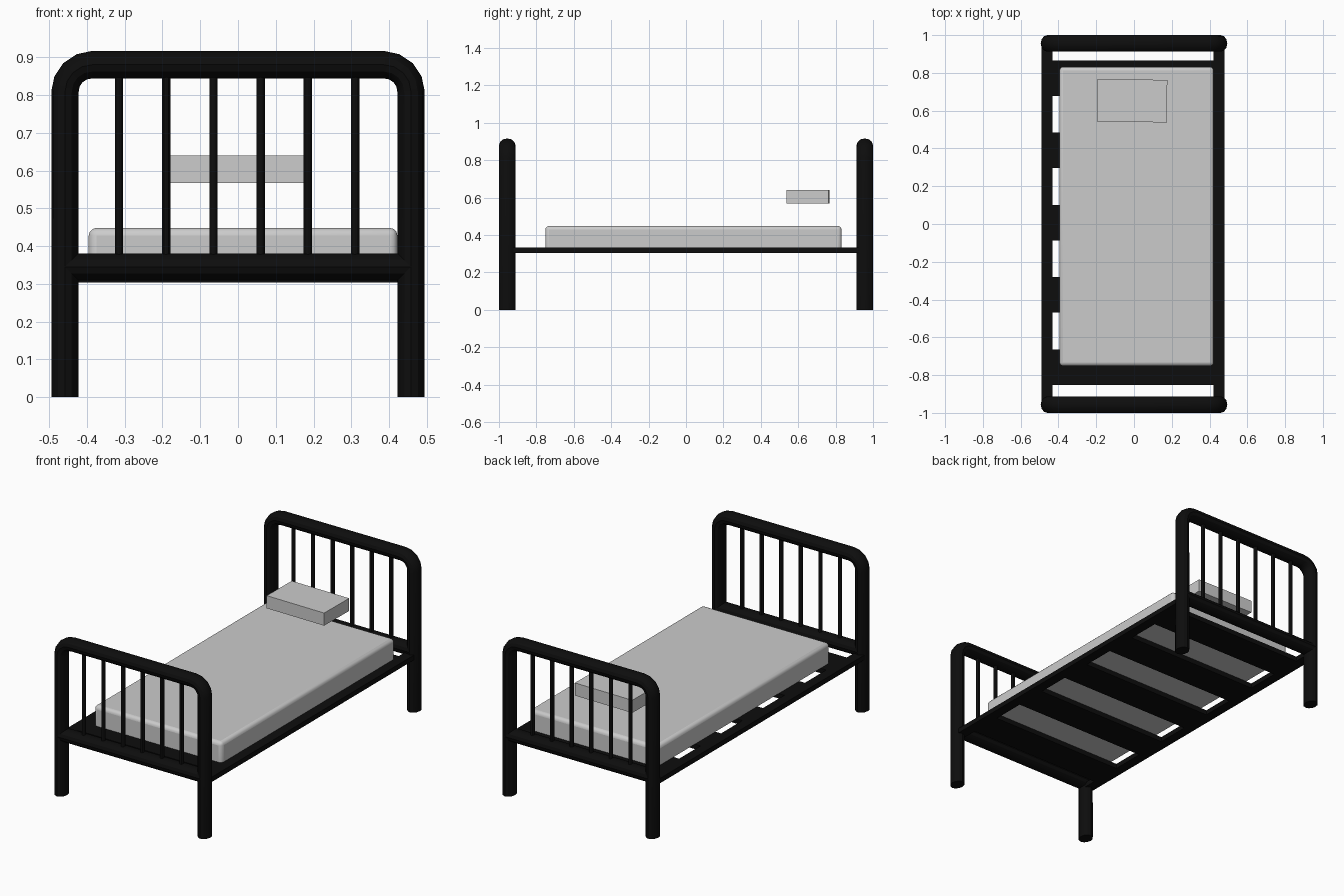
import bpy
from math import sin, cos, pi

if "Cube" in bpy.data.objects:
    bpy.data.objects.remove(bpy.data.objects["Cube"])

black = bpy.data.materials.new("black_metal")
black.diffuse_color = (0.004, 0.004, 0.004, 1)
black.use_nodes = True
black.node_tree.nodes["Principled BSDF"].inputs["Base Color"].default_value = black.diffuse_color

TUBE_X, TUBE_Y = 0.036, 0.044     # elliptical tube radii
END_Y = 0.956                     # centre of the bed ends
POST_X, TOP_Z, BEND = 0.458, 0.88, 0.072


def box(name, x0, x1, y0, y1, z0, z1, mat=None):
    bpy.ops.mesh.primitive_cube_add(
        size=1, location=((x0 + x1) / 2, (y0 + y1) / 2, (z0 + z1) / 2))
    o = bpy.context.object
    o.name = name
    o.scale = (x1 - x0, y1 - y0, z1 - z0)
    bpy.ops.object.transform_apply(location=False, rotation=False)
    if mat:
        o.data.materials.append(mat)
    return o


def tube(name, points, y, radius, depth):
    """Sweep a round profile along points (x, z), stretched to depth in y."""
    cu = bpy.data.curves.new(name, 'CURVE')
    cu.dimensions = '3D'
    cu.bevel_depth = radius
    cu.bevel_resolution = 4
    cu.use_fill_caps = True
    sp = cu.splines.new('POLY')
    sp.points.add(len(points) - 1)
    for p, (x, z) in zip(sp.points, points):
        p.co = (x, 0, z, 1)
    o = bpy.data.objects.new(name, cu)
    bpy.context.collection.objects.link(o)
    o.location.y = y
    o.scale.y = depth / radius
    bpy.ops.object.select_all(action='DESELECT')
    o.select_set(True)
    bpy.context.view_layer.objects.active = o
    bpy.ops.object.convert(target='MESH')
    o = bpy.context.object
    bpy.ops.object.transform_apply(location=False, rotation=False)
    bpy.ops.object.shade_smooth_by_angle()
    o.data.materials.clear()
    o.data.materials.append(black)
    return o


# Arched outline of a bed end: post, bend, top, bend, post
bend = [(POST_X - BEND + BEND * cos(i * pi / 8),
         TOP_Z - BEND + BEND * sin(i * pi / 8)) for i in range(5)]
right = [(POST_X, 0)] + bend
arch = right + [(-x, z) for x, z in reversed(right)]

# Bed ends: arch, lower crossbar and six spindles each
for label, y in (("foot", -END_Y), ("head", END_Y)):
    tube(label + "_arch", arch, y, TUBE_X, TUBE_Y)
    tube(label + "_crossbar", [(-POST_X, 0.345), (POST_X, 0.345)],
         y, TUBE_X, TUBE_Y)
    for i in range(6):
        x = -0.315 + i * 0.125
        tube(f"{label}_spindle_{i + 1}", [(x, 0.345), (x, TOP_Z)],
             y, 0.011, 0.0125)

# Side rails and slats
box("left_rail", -0.489, -0.431, -0.95, 0.95, 0.304, 0.332, black)
box("right_rail", 0.421, 0.479, -0.95, 0.95, 0.304, 0.332, black)
for i in range(5):
    y = 0.772 - i * 0.3825
    box(f"slat_{i + 1}", -0.431, 0.421, y - 0.094, y + 0.094,
        0.304, 0.332, black)

# Mattress with rounded top and upright edges
mattress = box("mattress", -0.395, 0.422, -0.752, 0.832, 0.332, 0.448)
bev = mattress.modifiers.new("rounding", 'BEVEL')
bev.width = 0.02
bev.segments = 3
bev.limit_method = 'WEIGHT'
weights = mattress.data.attributes.new("bevel_weight_edge", 'FLOAT', 'EDGE')
for e in mattress.data.edges:
    zs = [mattress.data.vertices[v].co.z for v in e.vertices]
    weights.data[e.index].value = 1.0 if max(zs) > 0 else 0.0
bpy.ops.object.shade_smooth_by_angle()

# Pillow block, very slightly turned
pillow = box("pillow", -0.195, 0.175, 0.54, 0.765, 0.567, 0.64)
pillow.rotation_euler.z = -0.012
